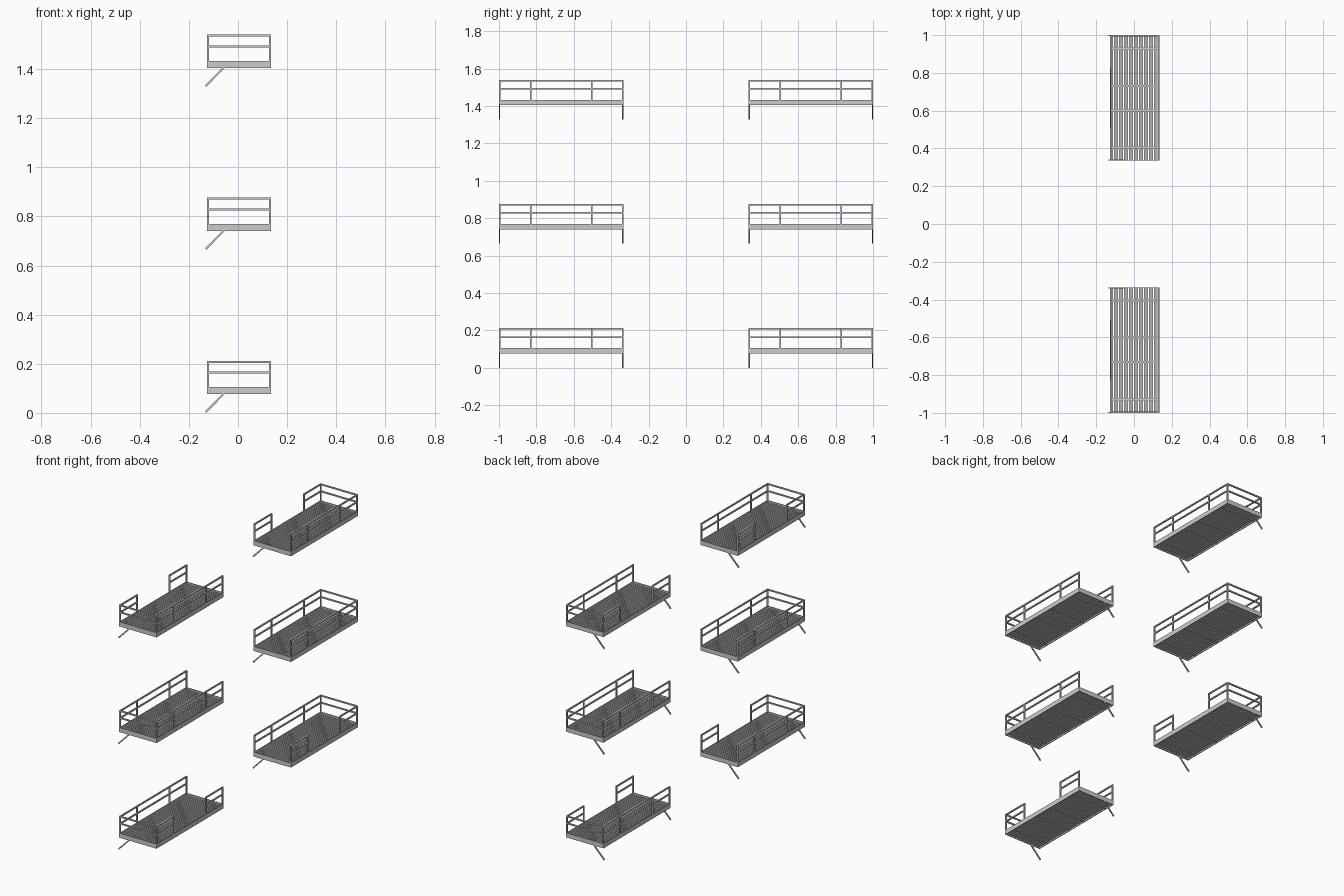
import bpy, bmesh
from mathutils import Vector, Matrix

if "Cube" in bpy.data.objects:
    bpy.data.objects.remove(bpy.data.objects["Cube"])

X0, X1 = -0.126, 0.134        # platform width
Y0, Y1 = 0.335, 1.0           # platform length (mirrored for the -y column)
LEVELS = [0.0, 0.664, 1.328]
P = 0.008                     # tube thickness
POSTS = (0.505, 0.83)         # intermediate posts


def box(bm, lo, hi):
    lo, hi = Vector(lo), Vector(hi)
    d = hi - lo
    m = Matrix.Translation((lo + hi) / 2) @ Matrix.Diagonal((d.x, d.y, d.z, 1))
    bmesh.ops.create_cube(bm, size=1, matrix=m)


def finish(bm, name, side, z):
    # mirror to the requested column and lift to the level
    bmesh.ops.transform(bm, matrix=Matrix.Translation((0, 0, z)) @ Matrix.Diagonal((1, side, 1, 1)), verts=bm.verts)
    bmesh.ops.recalc_face_normals(bm, faces=bm.faces)
    me = bpy.data.meshes.new(name)
    bm.to_mesh(me)
    bm.free()
    bpy.context.collection.objects.link(bpy.data.objects.new(name, me))


def frame(side, z):
    # flat fascia plates around the deck
    bm = bmesh.new()
    t, a, b = 0.005, 0.076, 0.105
    box(bm, (X0, Y0, a), (X0 + t, Y1, b))
    box(bm, (X1 - t, Y0, a), (X1, Y1, b))
    for y in (Y0, Y1 - t):
        box(bm, (X0 + t, y, a), (X1 - t, y + t, b))
    finish(bm, "platform_frame", side, z)


def grating(side, z):
    # lengthwise slats on four cross bars
    bm = bmesh.new()
    n = 19
    pitch = (X1 - X0 - 0.01) / n
    for i in range(n):
        x = X0 + 0.005 + (i + 0.5) * pitch
        box(bm, (x - 0.0042, Y0 + 0.005, 0.083), (x + 0.0042, Y1 - 0.005, 0.095))
    for y in (0.405, 0.60, 0.73, 0.93):
        box(bm, (X0 + 0.005, y - 0.005, 0.080), (X1 - 0.005, y + 0.005, 0.090))
    finish(bm, "deck_grating", side, z)


def railing(side, z, gap_left, gap_right):
    # posts and two rails on both long sides and the outer end
    bm = bmesh.new()
    h = P / 2
    zs = (0.164, 0.208)
    for x, gap in ((X0 + h, gap_left), (X1 - h, gap_right)):
        for y in (Y0 + h, *POSTS, Y1 - h):
            box(bm, (x - h, y - h, 0.095), (x + h, y + h, zs[1] + h))
        spans = [(Y0, POSTS[0]), (POSTS[1], Y1)] if gap else [(Y0, Y1)]
        for a, b in spans:
            for r in zs:
                box(bm, (x - h, a, r - h), (x + h, b, r + h))
    for r in zs:
        box(bm, (X0, Y1 - P, r - h), (X1, Y1, r + h))
    finish(bm, "railing", side, z)


def braces(side, z):
    # slanted support struts at each end of the inner edge
    bm = bmesh.new()
    profile = [(-0.134, 0.006), (-0.128, 0.0), (-0.054, 0.077), (-0.064, 0.077)]
    for y in (Y0, Y1 - 0.006):
        f = bm.faces.new([bm.verts.new((x, y, h)) for x, h in profile])
        r = bmesh.ops.extrude_face_region(bm, geom=[f])
        vs = [v for v in r["geom"] if isinstance(v, bmesh.types.BMVert)]
        bmesh.ops.translate(bm, vec=(0, 0.006, 0), verts=vs)
    finish(bm, "support_braces", side, z)


for side in (-1, 1):
    for i, z in enumerate(LEVELS):
        frame(side, z)
        grating(side, z)
        railing(side, z, gap_left=(i == 2), gap_right=(i == 0))
        braces(side, z)
